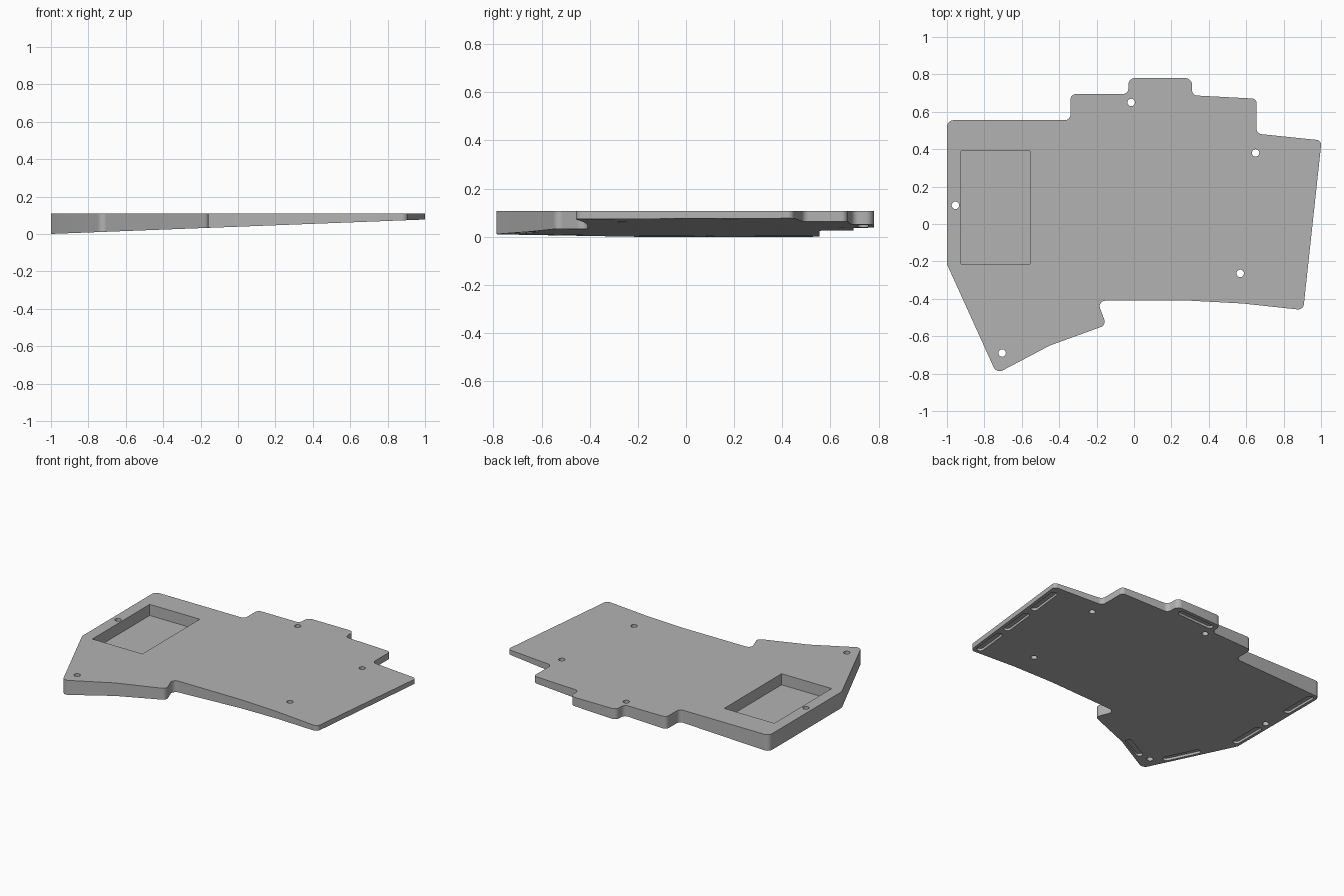
import bpy, bmesh, math
from mathutils import Vector

if "Cube" in bpy.data.objects:
    bpy.data.objects.remove(bpy.data.objects["Cube"], do_unlink=True)

TOP = 0.108


def underside(x):
    """Height of the tilted underside."""
    return 0.0385 * (x + 1)


def fillet(corners, steps=7):
    """Round each (x, y, radius) corner of a closed outline."""
    out = []
    n = len(corners)
    for i, (x, y, r) in enumerate(corners):
        p = Vector((x, y))
        if r == 0:
            out.append(p)
            continue
        a = (Vector(corners[i - 1][:2]) - p).normalized()
        b = (Vector(corners[(i + 1) % n][:2]) - p).normalized()
        half = a.angle(b) / 2
        centre = p + (a + b).normalized() * (r / math.sin(half))
        start = p + a * (r / math.tan(half)) - centre
        end = p + b * (r / math.tan(half)) - centre
        sweep = math.atan2(start.x * end.y - start.y * end.x, start.dot(end))
        for k in range(steps + 1):
            t = sweep * k / steps
            c, s = math.cos(t), math.sin(t)
            out.append(centre + Vector((start.x * c - start.y * s,
                                        start.x * s + start.y * c)))
    return out


def prism(bm, outline, low, high):
    """Closed prism; low and high give z as functions of x."""
    bottom = [bm.verts.new((p.x, p.y, low(p.x))) for p in outline]
    top = [bm.verts.new((p.x, p.y, high(p.x))) for p in outline]
    bm.faces.new(bottom[::-1])
    bm.faces.new(top)
    n = len(outline)
    for i in range(n):
        j = (i + 1) % n
        bm.faces.new((bottom[i], bottom[j], top[j], top[i]))


def capsule(a, b, r, steps=8):
    """Slot outline with round ends; a circle when a equals b."""
    a, b = Vector(a), Vector(b)
    d = b - a
    base = math.atan2(d.y, d.x) if d.length else 0
    pts = []
    for centre, turn in ((b, -math.pi / 2), (a, math.pi / 2)):
        count = steps + 1 if d.length else steps
        for k in range(count):
            t = base + turn + math.pi * k / steps
            pts.append(centre + Vector((math.cos(t), math.sin(t))) * r)
    return pts


def make_object(name, bm):
    bmesh.ops.recalc_face_normals(bm, faces=bm.faces)
    mesh = bpy.data.meshes.new(name)
    bm.to_mesh(mesh)
    bm.free()
    obj = bpy.data.objects.new(name, mesh)
    bpy.context.collection.objects.link(obj)
    return obj


# Wedge-shaped case body
corners = [
    (-0.735, -0.80, 0.035), (-0.45, -0.65, 0), (-0.148, -0.54, 0.03),
    (-0.197, -0.41, 0.03), (0.30, -0.41, 0), (0.58, -0.425, 0),
    (0.905, -0.46, 0.03), (1.003, 0.447, 0.025), (0.655, 0.483, 0.03),
    (0.655, 0.67, 0.025), (0.31, 0.688, 0.03), (0.31, 0.78, 0.035),
    (-0.03, 0.78, 0.035), (-0.03, 0.695, 0.03), (-0.34, 0.695, 0.03),
    (-0.34, 0.555, 0.03), (-1, 0.555, 0.035), (-1, -0.215, 0.02),
]
bm = bmesh.new()
prism(bm, fillet(corners), underside, lambda x: TOP)
body = make_object("case_body", bm)

# Cutters: battery pocket, screw holes and foot slots
bm = bmesh.new()
pocket = [Vector(p) for p in ((-0.925, -0.215), (-0.555, -0.215),
                              (-0.555, 0.39), (-0.925, 0.39))]
prism(bm, pocket, lambda x: 0.034, lambda x: 0.3)

for hole in ((-0.015, 0.65), (0.65, 0.38), (0.568, -0.264),
             (-0.955, 0.1), (-0.705, -0.69)):
    prism(bm, capsule(hole, hole, 0.02), lambda x: -0.2, lambda x: 0.3)

slots = [
    ((0.87, -0.41), (0.89, -0.21)), ((0.90, -0.12), (0.92, 0.08)),
    ((0.93, 0.17), (0.952, 0.38)), ((0.02, 0.735), (0.24, 0.735)),
    ((-0.96, 0.30), (-0.96, 0.51)), ((-0.96, -0.18), (-0.96, 0.02)),
    ((-0.775, -0.62), (-0.86, -0.43)), ((-0.62, -0.69), (-0.48, -0.62)),
]
for a, b in slots:
    prism(bm, capsule(a, b, 0.021), lambda x: -0.2,
          lambda x: underside(x) + 0.016)
cutter = make_object("cutouts", bm)
cutter.hide_render = True

cut = body.modifiers.new("cutouts", 'BOOLEAN')
cut.operation = 'DIFFERENCE'
cut.solver = 'EXACT'
cut.object = cutter
bpy.ops.object.select_all(action='DESELECT')
body.select_set(True)
bpy.context.view_layer.objects.active = body
bpy.ops.object.modifier_apply(modifier=cut.name)
bpy.data.objects.remove(cutter, do_unlink=True)

# Plain grey finish
grey = bpy.data.materials.new("plain_grey")
grey.use_nodes = True
colour = (0.45, 0.45, 0.45, 1)
grey.diffuse_color = colour
grey.node_tree.nodes["Principled BSDF"].inputs["Base Color"].default_value = colour
body.data.materials.clear()
body.data.materials.append(grey)
bpy.ops.object.shade_smooth_by_angle(angle=math.radians(35))
